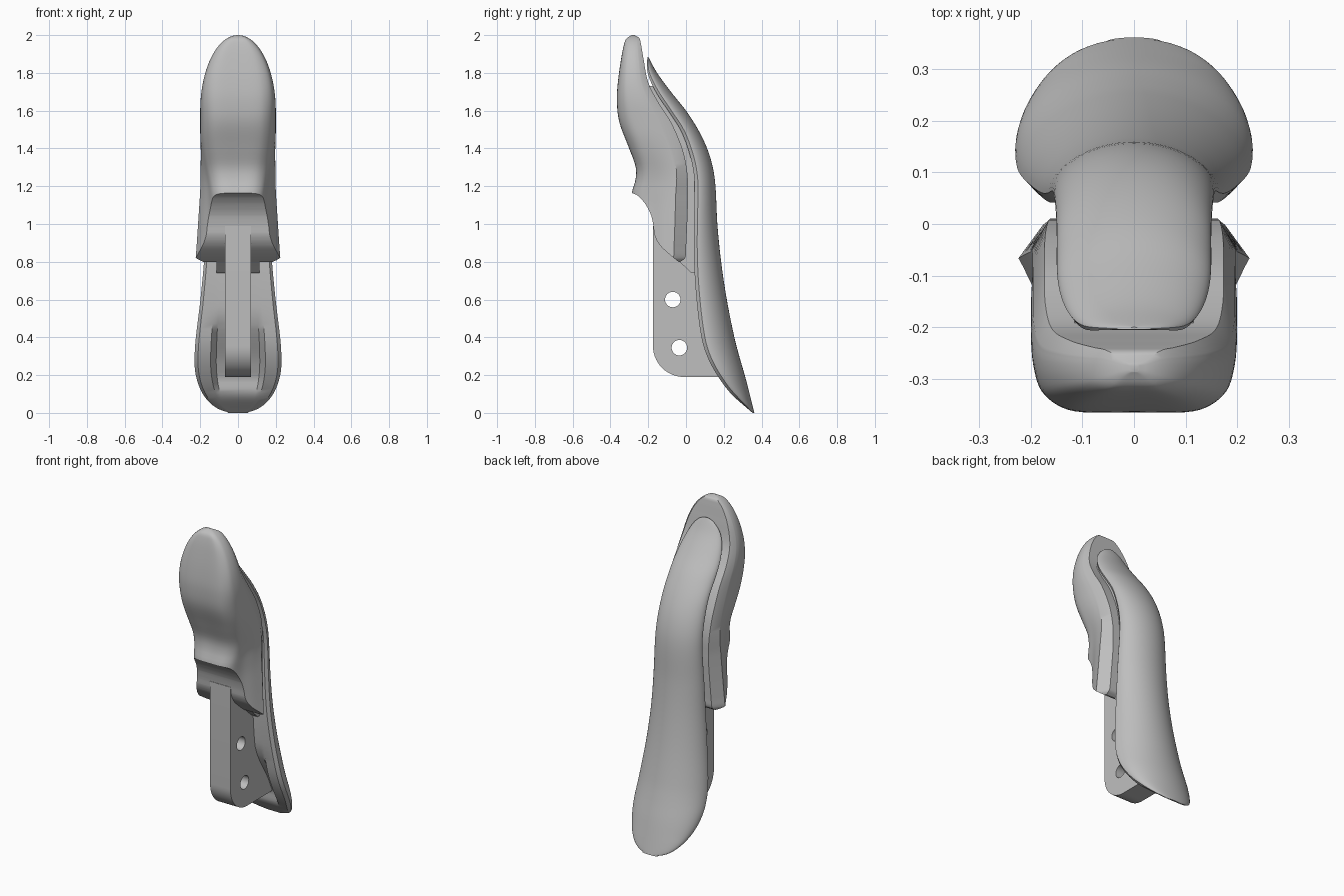
import bpy, bmesh, math

cube = bpy.data.objects.get("Cube")
if cube:
    bpy.data.objects.remove(cube, do_unlink=True)

grey = bpy.data.materials.new("plain_grey")
grey.use_nodes = True
COLOUR = (0.52, 0.52, 0.52, 1)
grey.diffuse_color = COLOUR
grey.node_tree.nodes["Principled BSDF"].inputs["Base Color"].default_value = COLOUR


def curve(table, t, col=1):
    """Smooth value of one column of a table sorted by its first column."""
    n = len(table)
    t = min(max(t, table[0][0]), table[-1][0])
    i = next((k for k in range(n - 1) if t <= table[k + 1][0]), n - 2)

    def slope(k):
        a, b = table[max(k - 1, 0)], table[min(k + 1, n - 1)]
        return (b[col] - a[col]) / (b[0] - a[0])
    a, b = table[i], table[i + 1]
    h = b[0] - a[0]
    u = (t - a[0]) / h
    return ((1 + 2 * u) * (1 - u) ** 2 * a[col] + u * (1 - u) ** 2 * h * slope(i)
            + u * u * (3 - 2 * u) * b[col] + u * u * (u - 1) * h * slope(i + 1))


def smooth(a, b, t):
    u = min(max((t - a) / (b - a), 0), 1)
    return u * u * (3 - 2 * u)


def heights(low, high, count):
    """Heights packed closer together towards both ends."""
    return [low + (high - low) * (1 - math.cos(math.pi * i / count)) / 2
            for i in range(count + 1)]


def loft(name, rings):
    bm = bmesh.new()
    loops = [[bm.verts.new(p) for p in ring] for ring in rings]
    for lo, hi in zip(loops, loops[1:]):
        for i in range(len(lo)):
            bm.faces.new((lo[i - 1], lo[i], hi[i], hi[i - 1]))
    bm.faces.new(loops[0])
    bm.faces.new(loops[-1])
    bmesh.ops.recalc_face_normals(bm, faces=bm.faces)
    mesh = bpy.data.meshes.new(name)
    bm.to_mesh(mesh)
    bm.free()
    obj = bpy.data.objects.new(name, mesh)
    bpy.context.collection.objects.link(obj)
    mesh.materials.append(grey)
    return obj


def slab(name, outline, half):
    """Side outline of (y, z) points, extruded evenly across x."""
    return loft(name, [[(x, y, z) for y, z in outline] for x in (-half, half)])


def activate(obj):
    bpy.ops.object.select_all(action='DESELECT')
    obj.select_set(True)
    bpy.context.view_layer.objects.active = obj


def cut(obj, cutter):
    cutter.hide_render = True
    mod = obj.modifiers.new("cut", 'BOOLEAN')
    mod.operation = 'DIFFERENCE'
    mod.solver = 'EXACT'
    mod.object = cutter
    activate(obj)
    bpy.ops.object.modifier_apply(modifier=mod.name)
    bpy.data.objects.remove(cutter, do_unlink=True)


def finish(obj, angle=32):
    activate(obj)
    bpy.ops.object.shade_smooth_by_angle(angle=math.radians(angle))


# Grip: height, front y, back y, half width
GRIP = [(0.8, -.29, -.03, .225), (0.82, -.29, -.005, .224), (0.87, -.29, .0, .22),
        (1.1, -.29, .01, .205), (1.17, -.285, .01, .201), (1.23, -.267, .01, .2),
        (1.3, -.265, .003, .2), (1.4, -.3, -.02, .2), (1.54, -.352, -.08, .2),
        (1.65, -.365, -.15, .2), (1.75, -.36, -.2, .2), (1.88, -.342, -.226, .2),
        (1.96, -.325, -.24, .2), (1.985, -.312, -.248, .2), (2.0, -.287, -.272, .2)]
# Half sections from front to back: step, share of width, share of depth
PAD = [(0, 0, 0), (1, .5, .0), (2, .74, .06), (3, .91, .2), (4, .98, .4),
       (5, 1, .62), (6, .98, .8)]
BELL = [(0, 0, 0), (1, .25, .0), (2, .46, .04), (3, .62, .14), (4, .74, .36),
        (5, .88, .56), (6, 1, .78)]


def grip_ring(z):
    front, back, w = (curve(GRIP, z, c) for c in (1, 2, 3))
    if z > 1.6:
        w *= math.sqrt(max(1 - ((z - 1.6) / 0.4) ** 2, 0.002))
    s = smooth(1.05, 1.5, z)
    steps = [i / 4 for i in range(25)]
    share = [[curve(BELL, t, c) * (1 - s) + curve(PAD, t, c) * s for c in (1, 2)]
             for t in steps]
    share += [[.79 + .08 * s, 1]]
    half = [(w * a, front + (back - front) * b, z) for a, b in share]
    return half + [(-x, y, h) for x, y, h in reversed(half[1:])]


grip = loft("grip", [grip_ring(z) for z in heights(0.8, 2.0, 70)])

# Scoop under the grip
SCOOP = [(0, -.4, 1.18), (1, -.28, 1.162), (2, -.23, 1.125), (3, -.19, 1.06),
         (4, -.174, 1.0), (5, -.166, .94), (6, -.14, .89), (7, -.1, .85),
         (8, -.04, .8), (9, .05, .73)]
scoop = [(curve(SCOOP, i / 4, 1), curve(SCOOP, i / 4, 2)) for i in range(37)]
cut(grip, slab("scoop_cutter", scoop + [(.05, .6), (-.4, .6)], .4))
finish(grip)

# Lever: height, rim y, crown y, half width
LEVER = [(0, .352, .362, .23), (.1, .24, .337, .23), (.2, .165, .311, .23),
         (.3, .112, .282, .23), (.4, .082, .256, .223), (.6, .056, .216, .199),
         (.8, .043, .186, .18), (1.0, .042, .166, .168), (1.2, .046, .156, .158),
         (1.3, .036, .142, .155), (1.4, .01, .112, .152), (1.5, -.03, .064, .15),
         (1.6, -.095, .0, .15), (1.7, -.16, -.08, .15), (1.8, -.203, -.153, .15),
         (1.885, -.205, -.2, .15)]


def lever_ring(z):
    rim, crown, w = (curve(LEVER, z, c) for c in (1, 2, 3))
    if z < .27:
        w *= max(1 - ((.27 - z) / .27) ** 2, 0.03) ** .42
    if z > 1.6:
        w *= math.sqrt(max(1 - ((z - 1.6) / .285) ** 2, 0.003))
    depth = crown - rim
    lip = min(.018, depth * .2)
    arch = [math.pi * i / 32 for i in range(33)]
    ring = [(w * math.cos(a), rim + lip + (depth - lip) * math.sin(a) ** 1.1, z)
            for a in arch]
    # Hollow on the front of the lower end
    hollow = depth * (.02 + .45 * smooth(.06, .2, z) * (1 - smooth(.25, .56, z)))
    inner = [(.92, 0), (.63, .15 * lip), (.5, hollow)]
    ring += [(-w * a, rim + b, z) for a, b in inner]
    return ring + [(w * a, rim + b, z) for a, b in reversed(inner)]


finish(loft("lever", [lever_ring(z) for z in heights(0, 1.885, 90)]))

# Core joining the grip to the lever
core_heights = [.86 + .87 * i / 24 for i in range(25)]
core = [(curve(GRIP, z, 2) - .03, z) for z in reversed(core_heights)]
core += [(-.1, .855), (-.04, .805), (.03, .74), (.075, .74)]
core += [(curve(LEVER, z, 1) + .02, z) for z in core_heights]
finish(slab("core", core, .115))

# Mounting plate with a rounded lower corner and two pin holes
R = .165
corner = [math.pi / 2 * i / 14 for i in range(15)]
outline = [(-.175 + R - R * math.cos(a), .19 + R - R * math.sin(a)) for a in corner]
plate = slab("mounting_plate", outline + [(.25, .19), (.16, .5), (.1, 1), (-.175, .99)], .07)
for y, z in ((-.07, .6), (-.035, .345)):
    turns = [math.tau * i / 32 for i in range(32)]
    hole = [(y + .041 * math.cos(a), z + .041 * math.sin(a)) for a in turns]
    cut(plate, slab("hole_cutter", hole, .2))
finish(plate)
